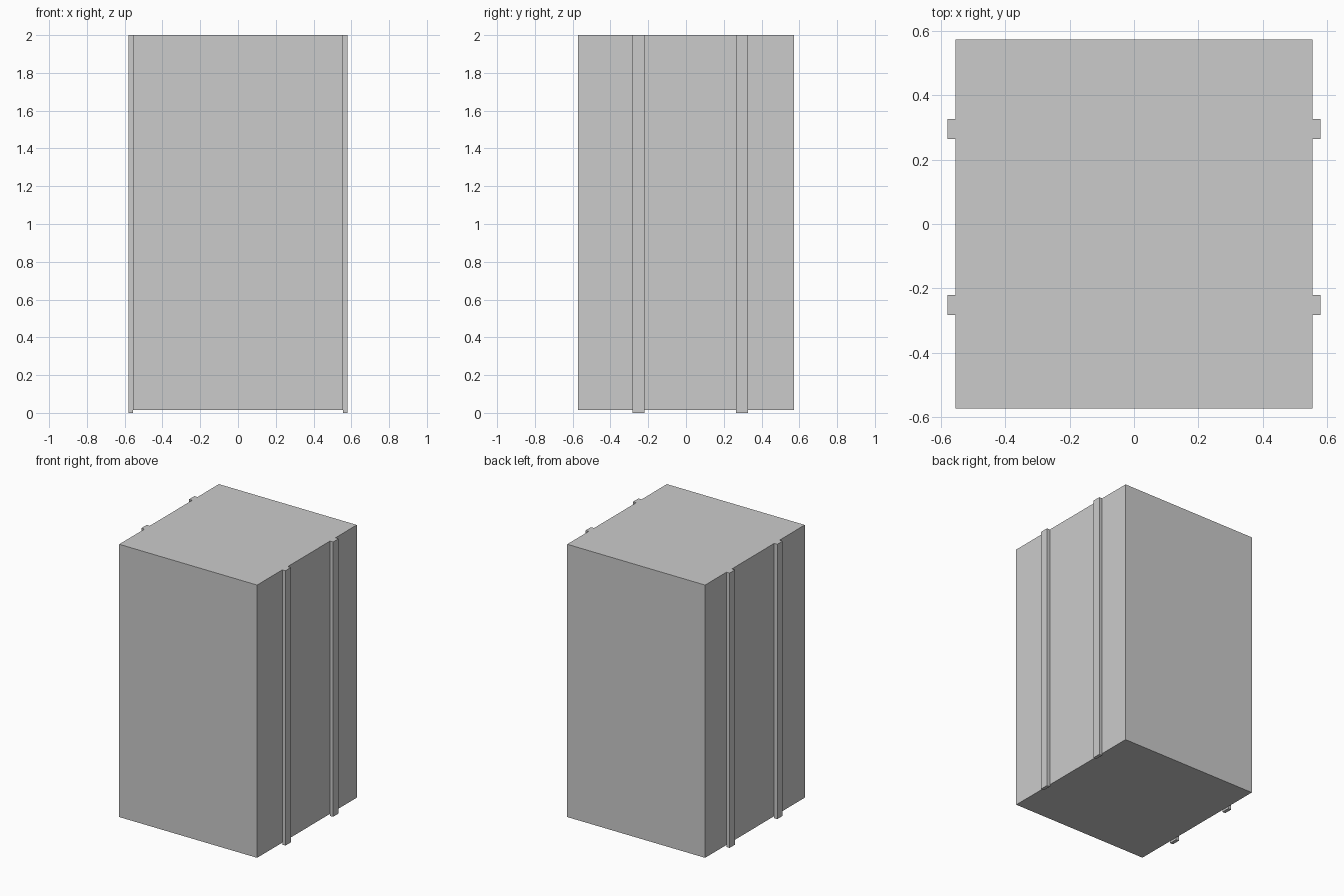
import bpy
import bmesh
from mathutils import Vector

if "Cube" in bpy.data.objects:
    bpy.data.objects.remove(bpy.data.objects["Cube"])

HALF_X, HALF_Y = 0.555, 0.573
POST_X = 0.58
BASE_Z, TOP_Z = 0.015, 2.0


def box(name, lo, hi):
    """Make a box object spanning two opposite corners."""
    lo, hi = Vector(lo), Vector(hi)
    bm = bmesh.new()
    bmesh.ops.create_cube(bm, size=1)
    bmesh.ops.scale(bm, vec=hi - lo, verts=bm.verts)
    mesh = bpy.data.meshes.new(name)
    bm.to_mesh(mesh)
    bm.free()
    obj = bpy.data.objects.new(name, mesh)
    obj.location = (lo + hi) / 2
    bpy.context.collection.objects.link(obj)
    return obj


# Main body, held just clear of the ground
body = box("cabinet_body", (-HALF_X, -HALF_Y, BASE_Z), (HALF_X, HALF_Y, TOP_Z))

# Upright side posts, standing on the ground and mirrored to the left side
for name, y0, y1 in (("front_posts", -0.283, -0.221),
                     ("rear_posts", 0.265, 0.327)):
    post = box(name, (HALF_X, y0, 0), (POST_X, y1, TOP_Z))
    mirror = post.modifiers.new("left_side", 'MIRROR')
    mirror.mirror_object = body
